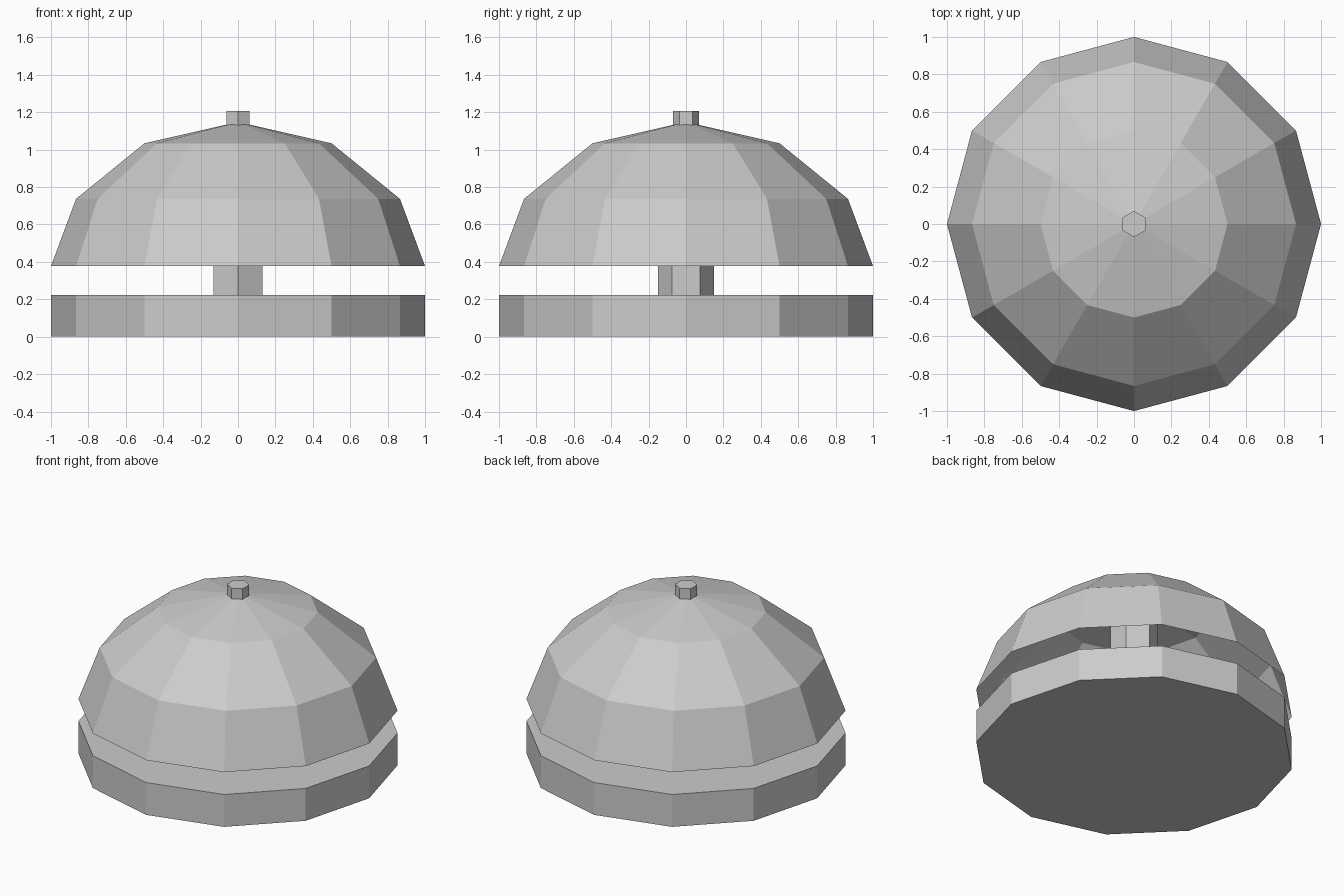
import bpy
import bmesh
import math

if "Cube" in bpy.data.objects:
    bpy.data.objects.remove(bpy.data.objects["Cube"])


def lathe(name, profile, sides, cap_bottom=True, cap_top=True):
    """Faceted body of revolution; radius 0 makes a pointed tip. A vertex lies on +y."""
    bm = bmesh.new()
    rings = []
    for r, z in profile:
        if r == 0:
            rings.append([bm.verts.new((0, 0, z))])
            continue
        angles = [math.pi / 2 + 2 * math.pi * i / sides for i in range(sides)]
        rings.append([bm.verts.new((r * math.cos(a), r * math.sin(a), z)) for a in angles])
    for low, high in zip(rings, rings[1:]):
        for i in range(sides):
            j = (i + 1) % sides
            if len(high) == 1:
                bm.faces.new((low[i], low[j], high[0]))
            else:
                bm.faces.new((low[i], low[j], high[j], high[i]))
    if cap_bottom:
        bm.faces.new(rings[0][::-1])
    if cap_top and len(rings[-1]) > 1:
        bm.faces.new(rings[-1])
    mesh = bpy.data.meshes.new(name)
    bm.to_mesh(mesh)
    bm.free()
    obj = bpy.data.objects.new(name, mesh)
    bpy.context.collection.objects.link(obj)
    return obj


# Solid twelve-sided base disc
lathe("base", [(1, 0), (1, 0.223)], 12)

# Hexagonal post carrying the dome
lathe("post", [(0.15, 0.2), (0.15, 1.1)], 6)

# Hollow dome shell, open underneath
lathe("dome", [(1, 0.377), (0.866, 0.737), (0.5, 1.034), (0, 1.148)], 12, cap_bottom=False)

# Small hexagonal knob on the tip
lathe("knob", [(0.07, 1.12), (0.07, 1.206)], 6)
